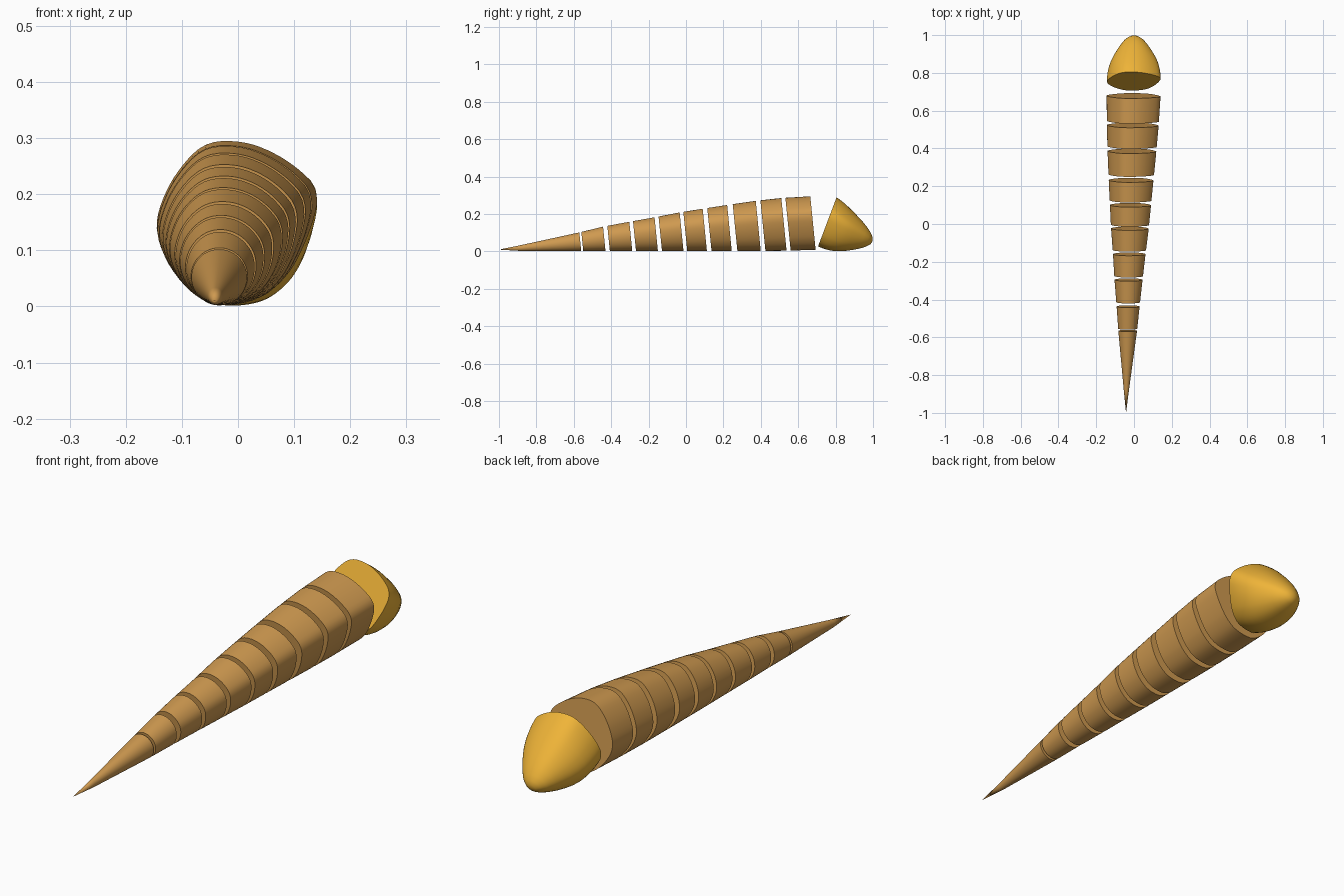
import bpy, bmesh, math
from mathutils import Vector

if "Cube" in bpy.data.objects:
    bpy.data.objects.remove(bpy.data.objects["Cube"])

N = 64

# Outline of the thick end (x, z), an irregular rounded shape
OUTLINE = [(.14, .195), (.138, .165), (.12, .11), (.092, .055), (.053, .017), (0, .002),
           (-.042, .005), (-.087, .035), (-.122, .078), (-.141, .122), (-.14, .163),
           (-.119, .217), (-.087, .263), (-.057, .288), (-.02, .2955), (.03, .288),
           (.083, .262), (.128, .224)]


def spline_loop(pts, n):
    """Closed smooth curve through pts, normalised to -1..1, sampled at even angles."""
    pts = [Vector((x / .141, (z - .1485) / .147)) for x, z in pts]
    dense, m = [], len(pts)
    for i in range(m):
        a, b, c, d = (pts[(i + k) % m] for k in (-1, 0, 1, 2))
        for j in range(16):
            t = j / 16
            dense.append(.5 * (2 * b + (c - a) * t + (2 * a - 5 * b + 4 * c - d) * t * t
                               + (3 * b - a - 3 * c + d) * t ** 3))
    out = []
    for k in range(n):
        ray = Vector((math.cos(2 * math.pi * k / n), math.sin(2 * math.pi * k / n)))
        out.append(max(dense, key=lambda p: p.normalized().dot(ray)))
    return out


THICK = spline_loop(OUTLINE, N)
ROUND = [Vector((math.cos(2 * math.pi * k / N), math.sin(2 * math.pi * k / N))) for k in range(N)]


def section(t):
    return [a.lerp(b, t) for a, b in zip(ROUND, THICK)]


def material(name, color):
    m = bpy.data.materials.new(name)
    m.diffuse_color = (*color, 1)
    m.use_nodes = True
    m.node_tree.nodes["Principled BSDF"].inputs["Base Color"].default_value = m.diffuse_color
    return m


def loft(name, rings, mat, apex=None):
    """Skin rings into a closed solid, ending in an optional point."""
    bm = bmesh.new()
    rows = [[bm.verts.new(p) for p in r] for r in rings]
    for a, b in zip(rows, rows[1:]):
        for k in range(N):
            bm.faces.new((a[k], a[(k + 1) % N], b[(k + 1) % N], b[k]))
    bm.faces.new(rows[0])
    if apex:
        tip = bm.verts.new(apex)
        for k in range(N):
            bm.faces.new((rows[-1][k], rows[-1][(k + 1) % N], tip))
    else:
        bm.faces.new(rows[-1])
    bmesh.ops.recalc_face_normals(bm, faces=bm.faces)
    me = bpy.data.meshes.new(name)
    bm.to_mesh(me)
    bm.free()
    ob = bpy.data.objects.new(name, me)
    bpy.context.collection.objects.link(ob)
    me.materials.append(mat)
    bpy.ops.object.select_all(action='DESELECT')
    ob.select_set(True)
    bpy.context.view_layer.objects.active = ob
    bpy.ops.object.shade_smooth_by_angle(angle=math.radians(35))


# Root size along its length: y, left x, right x, bottom z, top z
SIZES = [(-.88, -.054, -.027, .003, .034), (-.56, -.083, .016, .002, .102),
         (-.43, -.092, .030, .003, .133), (-.287, -.103, .046, .003, .159),
         (-.15, -.111, .062, .003, .183), (-.013, -.121, .079, .003, .209),
         (.112, -.127, .091, .003, .229), (.245, -.133, .104, .003, .249),
         (.4, -.139, .119, .003, .271), (.538, -.142, .131, .005, .286),
         (.694, -.143, .141, .010, .295)]


def root_ring(y):
    """Slightly leaning slice outline, positioned by its lowest point."""
    for a, b in zip(SIZES, SIZES[1:]):
        if y <= b[0]:
            break
    t = (y - a[0]) / (b[0] - a[0])
    l, r, lo, hi = (a[i] + (b[i] - a[i]) * t for i in range(1, 5))
    blend = min(1, max(0, (y + .56) / 1.2))
    pts = []
    for p in section(blend):
        z = (lo + hi) / 2 + p.y * (hi - lo) / 2
        pts.append(((l + r) / 2 + p.x * (r - l) / 2, y - .1 * z, z))
    return pts


# Root slices and pointed tip
flesh = material("root_brown_orange", (.62, .32, .08))
loft("root_tip", [root_ring(-.56), root_ring(-.88)], flesh, (-.042, -1, .01))
CUTS = [(-.549, -.43), (-.407, -.287), (-.267, -.15), (-.128, -.013), (.007, .112),
        (.137, .245), (.275, .4), (.425, .538), (.56, .694)]
for i, (y0, y1) in enumerate(CUTS):
    loft(f"root_slice_{i + 1}", [root_ring(y0), root_ring((y0 + y1) / 2), root_ring(y1)], flesh)

# Domed top end, tipped backwards: distance from cut, upper, lower, half width
DOME = [(0, .142, -.138, .141), (.03, .134, -.139, .141), (.06, .124, -.137, .137),
        (.09, .111, -.131, .131), (.12, .098, -.121, .121), (.15, .083, -.107, .107),
        (.18, .068, -.091, .090), (.21, .050, -.072, .071), (.235, .032, -.054, .052),
        (.251, .016, -.038, .033), (.259, .003, -.027, .018)]
axis, up = Vector((0, .935, -.353)), Vector((0, .353, .935))
base = Vector((0, .755, .157))
rings = []
for s, hi, lo, w in DOME:
    rings.append([base + axis * s + up * ((hi + lo) / 2 + p.y * (hi - lo) / 2)
                  + Vector((p.x * w, 0, 0)) for p in section(1 - s / .3)])
loft("domed_top_end", rings, material("bright_orange", (.87, .46, .04)),
     base + axis * .262 + up * -.012)
